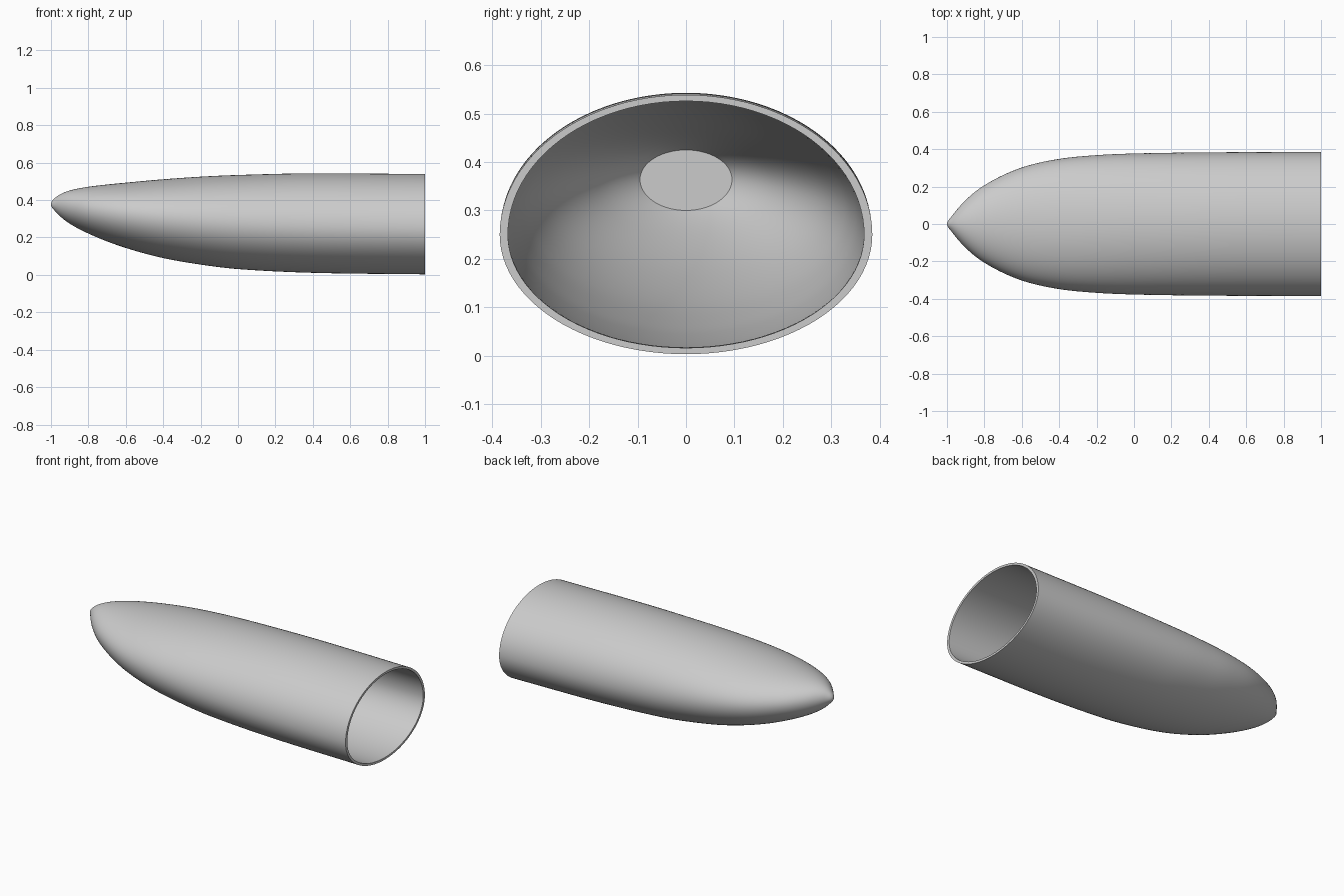
import bpy, bmesh, math

cube = bpy.data.objects.get("Cube")
if cube:
    bpy.data.objects.remove(cube, do_unlink=True)

SEGMENTS, RINGS = 96, 56

# Hull stations: x, top z, bottom z, half width, height of widest line
STATIONS = [
    (-1.0, .377, .377, 0, .377),
    (-.98, .41, .343, .035, .375),
    (-.95, .431, .312, .073, .371),
    (-.9, .451, .274, .128, .364),
    (-.8, .471, .221, .207, .35),
    (-.6, .493, .144, .302, .325),
    (-.4, .511, .09, .348, .305),
    (-.2, .525, .055, .368, .288),
    (0, .534, .031, .377, .275),
    (.4, .543, .011, .383, .26),
    (1, .539, .003, .385, .25),
]


def param(x):
    """Square root spacing gives a rounded nose."""
    return math.sqrt(max(x + 1, 0) / 2)


KNOTS = [param(s[0]) for s in STATIONS]


def tangent(i, k):
    a, b = max(i - 1, 0), min(i + 1, len(KNOTS) - 1)
    return (STATIONS[b][k] - STATIONS[a][k]) / (KNOTS[b] - KNOTS[a])


def section(x):
    """Smoothly interpolated top, bottom, half width and widest height."""
    t = param(x)
    i = max(j for j in range(len(KNOTS) - 1) if KNOTS[j] <= t)
    h = KNOTS[i + 1] - KNOTS[i]
    u = (t - KNOTS[i]) / h
    w = u * u * (3 - 2 * u)
    return [(1 - w) * STATIONS[i][k] + w * STATIONS[i + 1][k]
            + h * u * (1 - u) * ((1 - u) * tangent(i, k) - u * tangent(i + 1, k))
            for k in range(1, 5)]


def add_ring(bm, x, inset_y=0, inset_z=0):
    """Cross-section made of an upper and a lower half ellipse."""
    top, bottom, width, mid = section(x)
    ring = []
    for n in range(SEGMENTS):
        a = math.tau * n / SEGMENTS
        height = (top - mid if math.sin(a) >= 0 else mid - bottom) - inset_z
        ring.append(bm.verts.new((x, (width - inset_y) * math.cos(a),
                                  mid + height * math.sin(a))))
    return ring


def bridge(bm, a, b):
    for n in range(SEGMENTS):
        m = (n + 1) % SEGMENTS
        bm.faces.new((a[n], a[m], b[m], b[n]))


bm = bmesh.new()

# Outer skin from nose to open end
tip = bm.verts.new((-1, 0, STATIONS[0][1]))
rings = [add_ring(bm, 2 * (n / RINGS) ** 2 - 1) for n in range(1, RINGS + 1)]
for n in range(SEGMENTS):
    bm.faces.new((tip, rings[0][n], rings[0][(n + 1) % SEGMENTS]))

# Inner skin from open end back to the flat bulkhead, thicker near the nose
start = param(-.9)
for n in range(RINGS, -1, -1):
    t = start + (1 - start) * n / RINGS
    nose = (1 - n / RINGS) ** 2
    rings.append(add_ring(bm, 2 * t * t - 1, .017 + .016 * nose, .013 + .013 * nose))
for a, b in zip(rings, rings[1:]):
    bridge(bm, a, b)
bm.faces.new(rings[-1])
bmesh.ops.recalc_face_normals(bm, faces=bm.faces[:])

mesh = bpy.data.meshes.new("hollow_hull")
bm.to_mesh(mesh)
bm.free()
hull = bpy.data.objects.new("hollow_hull", mesh)
bpy.context.collection.objects.link(hull)

# Plain grey finish
grey = bpy.data.materials.new("light_grey")
grey.use_nodes = True
colour = (.6, .6, .6, 1)
grey.diffuse_color = colour
grey.node_tree.nodes["Principled BSDF"].inputs["Base Color"].default_value = colour
mesh.materials.append(grey)

# Smooth skin with a crisp rim and bulkhead edge
bpy.ops.object.select_all(action="DESELECT")
hull.select_set(True)
bpy.context.view_layer.objects.active = hull
bpy.ops.object.shade_smooth_by_angle(angle=math.radians(35))
